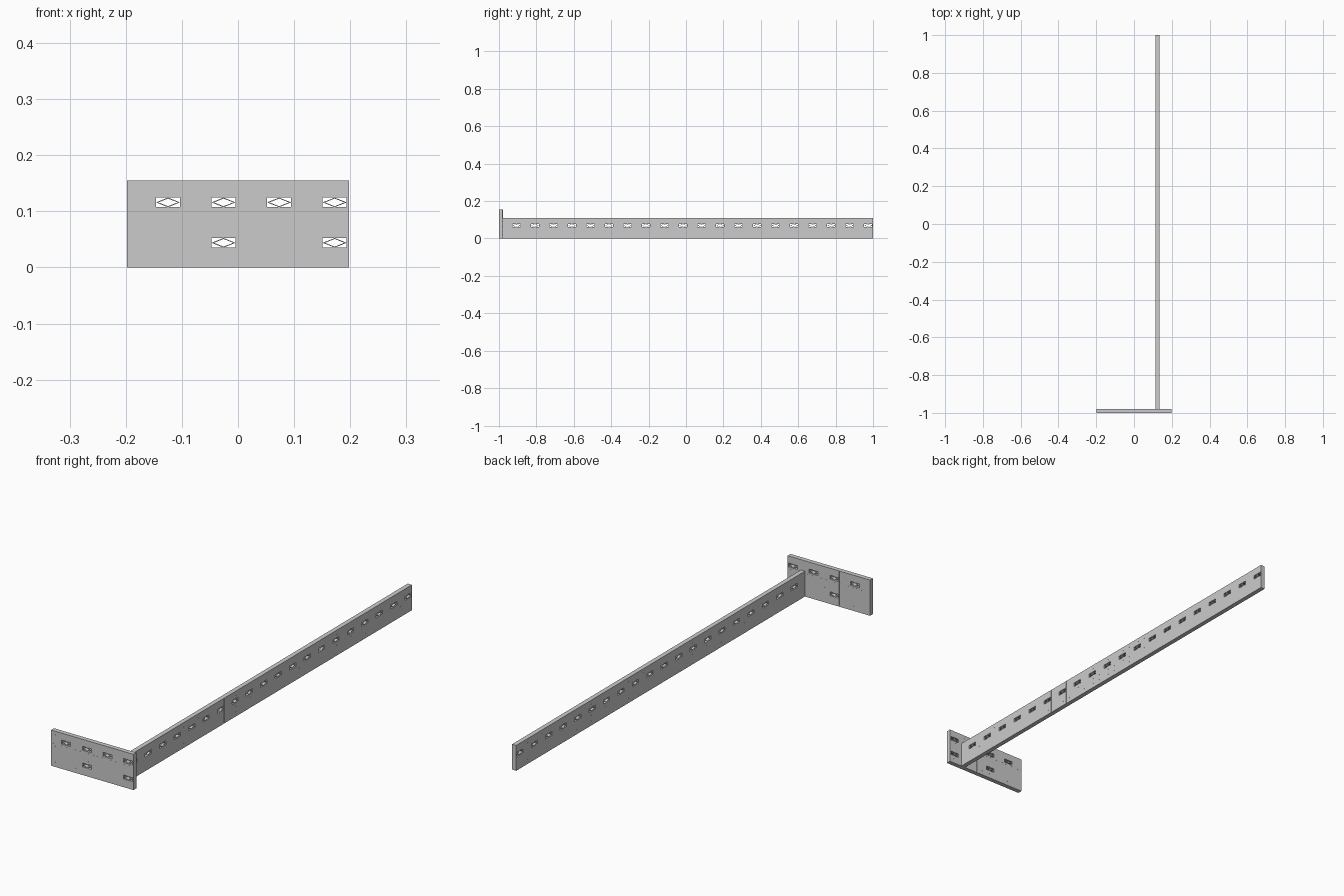
import bpy, bmesh, math
from mathutils import Matrix, Vector

if "Cube" in bpy.data.objects:
    bpy.data.objects.remove(bpy.data.objects["Cube"])

T = 0.02                 # wall thickness
MOD = 0.099              # panel module length
W, H = 0.0215, 0.0085    # half size of a window


def finish(name, bm, matrix, thickness=None):
    bmesh.ops.recalc_face_normals(bm, faces=bm.faces[:])
    me = bpy.data.meshes.new(name)
    bm.to_mesh(me)
    bm.free()
    ob = bpy.data.objects.new(name, me)
    bpy.context.collection.objects.link(ob)
    ob.matrix_world = matrix
    if thickness:
        mod = ob.modifiers.new("thickness", 'SOLIDIFY')
        mod.thickness = thickness
        mod.offset = 0
    return ob


def wall(name, matrix, length, height, windows):
    """Upright sheet with window openings, local x along, z up, centred on y."""
    bm = bmesh.new()
    us = {0.0, length}
    zs = {0.0, height}
    for u, z in windows:
        us |= {round(u - W, 5), round(u + W, 5)}
        zs |= {round(z - H, 5), round(z + H, 5)}
    us, zs = sorted(us), sorted(zs)
    grid = {}

    def vert(u, z):
        if (u, z) not in grid:
            grid[u, z] = bm.verts.new((u, 0, z))
        return grid[u, z]

    for a, b in zip(us, us[1:]):
        for c, d in zip(zs, zs[1:]):
            mu, mz = (a + b) / 2, (c + d) / 2
            if any(abs(mu - u) < W and abs(mz - z) < H for u, z in windows):
                continue
            bm.faces.new([vert(a, c), vert(b, c), vert(b, d), vert(a, d)])
    finish(name, bm, matrix, T)


def lattice(name, matrix, windows):
    """Diamond grille in every window."""
    bm = bmesh.new()
    corners = [(W, 0), (0, H), (-W, 0), (0, -H)]
    for u, z in windows:
        outer = [bm.verts.new((u + p, 0, z + q)) for p, q in corners]
        inner = [bm.verts.new((u + p * .8, 0, z + q * .8)) for p, q in corners]
        for i in range(4):
            j = (i + 1) % 4
            bm.faces.new([outer[i], outer[j], inner[j], inner[i]])
    finish(name, bm, matrix, T * 0.9)


def seams(name, matrix, boxes):
    """Thin joint strips showing on both faces: (u, z, length, height)."""
    bm = bmesh.new()
    for u, z, lu, lz in boxes:
        m = Matrix.Translation((u, 0, z)) @ Matrix.Diagonal((lu, T + 0.0006, lz, 1))
        bmesh.ops.create_cube(bm, size=1, matrix=m)
    finish(name, bm, matrix)


def studs(name, matrix, count, rows):
    """Tiny bolt heads on both faces."""
    bm = bmesh.new()
    turn = Matrix.Rotation(math.pi / 2, 4, 'X')
    for i in range(count):
        for f in (0.2, 0.8):
            for z in rows:
                m = Matrix.Translation(((i + f) * MOD, 0, z)) @ turn
                bmesh.ops.create_cone(bm, cap_ends=True, segments=6, radius1=0.001,
                                      radius2=0.001, depth=T + 0.0008, matrix=m)
    finish(name, bm, matrix)


# Short front wall
front = Matrix.Translation((-0.198, -0.99, 0))
front_windows = [((i + 0.74) * MOD, 0.116) for i in range(4)]
front_windows += [((i + 0.74) * MOD, 0.044) for i in (1, 3)]
wall("front_wall", front, 0.396, 0.155, front_windows)
lattice("front_window_lattice", front, front_windows)
studs("front_wall_bolts", front, 4, (0.02, 0.065, 0.09, 0.14))
seams("front_wall_joints", front,
      [(1.5 * MOD, 0.08, 0.0006, 0.149), (2.5 * MOD, 0.08, 0.0006, 0.149),
       (0.198, 0.1, 0.396, 0.0006)])

# Long side wall running back
side = Matrix.Translation((0.125, -0.98, 0)) @ Matrix.Rotation(math.pi / 2, 4, 'Z')
side_windows = [((i + 0.74) * MOD, 0.069) for i in range(20)]
wall("side_wall", side, 1.98, 0.11, side_windows)
lattice("side_window_lattice", side, side_windows)
studs("side_wall_bolts", side, 20, (0.02, 0.045, 0.092))
seams("side_wall_joints", side,
      [(k * MOD, 0.055, 0.0006, 0.109) for k in (6, 7, 8, 17.45, 18.45)])
